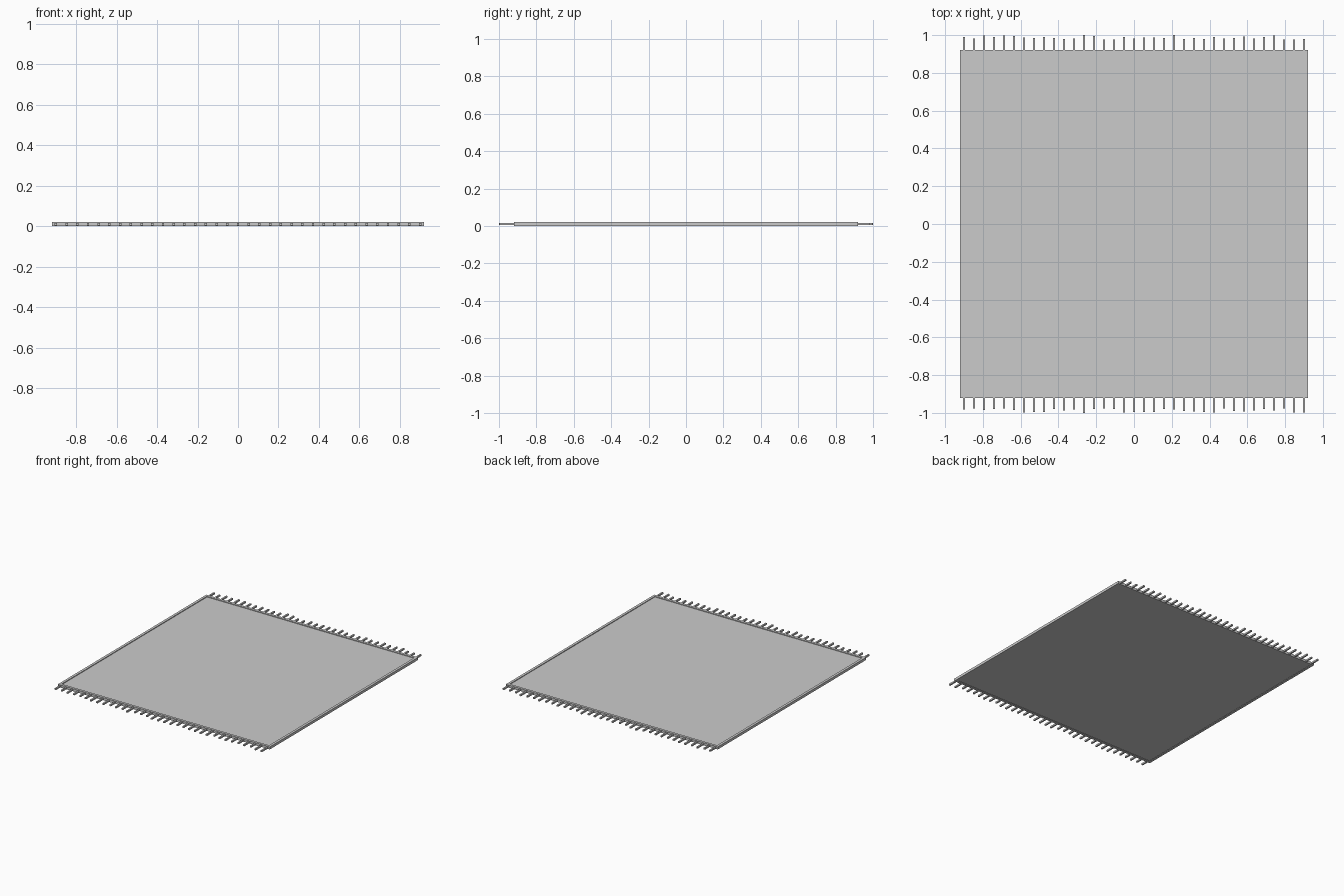
import bpy, bmesh, math, random

if "Cube" in bpy.data.objects:
    bpy.data.objects.remove(bpy.data.objects["Cube"])

random.seed(4)
HALF, OUT = 0.90, 0.92      # woven field half-size, hem outer half-size


def box(bm, x0, x1, y0, y1, z0, z1):
    vs = bmesh.ops.create_cube(bm, size=1)["verts"]
    for v in vs:
        v.co.x = x1 if v.co.x > 0 else x0
        v.co.y = y1 if v.co.y > 0 else y0
        v.co.z = z1 if v.co.z > 0 else z0


def finish(bm, name):
    me = bpy.data.meshes.new(name)
    bm.to_mesh(me)
    bm.free()
    ob = bpy.data.objects.new(name, me)
    bpy.context.collection.objects.link(ob)
    return ob


# woven field: thin slab with a very slight ripple on top
bm = bmesh.new()
bmesh.ops.create_grid(bm, x_segments=40, y_segments=40, size=HALF)
for v in bm.verts:
    x, y = v.co.x, v.co.y
    v.co.z = 0.0145 + 0.0005 * math.sin(5 * x + 1) * math.cos(4 * y)
faces = list(bm.faces)
rim = [e for e in bm.edges if e.is_boundary]
ext = bmesh.ops.extrude_edge_only(bm, edges=rim)["geom"]
low = [g for g in ext if isinstance(g, bmesh.types.BMVert)]
for v in low:
    v.co.z = 0.003
bmesh.ops.contextual_create(bm, geom=[e for e in bm.edges if e.is_boundary])
bmesh.ops.recalc_face_normals(bm, faces=bm.faces)
field = finish(bm, "rug_field")
bpy.context.view_layer.objects.active = field
field.select_set(True)
bpy.ops.object.shade_smooth_by_angle(angle=math.radians(30))

# raised hem around the four edges
bm = bmesh.new()
for s in (-1, 1):
    a, b = sorted((s * HALF, s * OUT))
    box(bm, a, b, -OUT, OUT, 0.0, 0.02)
    box(bm, -HALF, HALF, a, b, 0.0, 0.02)
finish(bm, "hem")

# fringe strands of uneven length at both ends
N = 35
for name, s in (("fringe_front", -1), ("fringe_back", 1)):
    bm = bmesh.new()
    for i in range(N):
        x = -HALF + 2 * HALF * i / (N - 1)
        tip = 1.0 if i == 12 else random.uniform(0.975, 1.0)
        a, b = sorted((s * 0.91, s * tip))
        box(bm, x - 0.006, x + 0.006, a, b, 0.004, 0.016)
    finish(bm, name)
